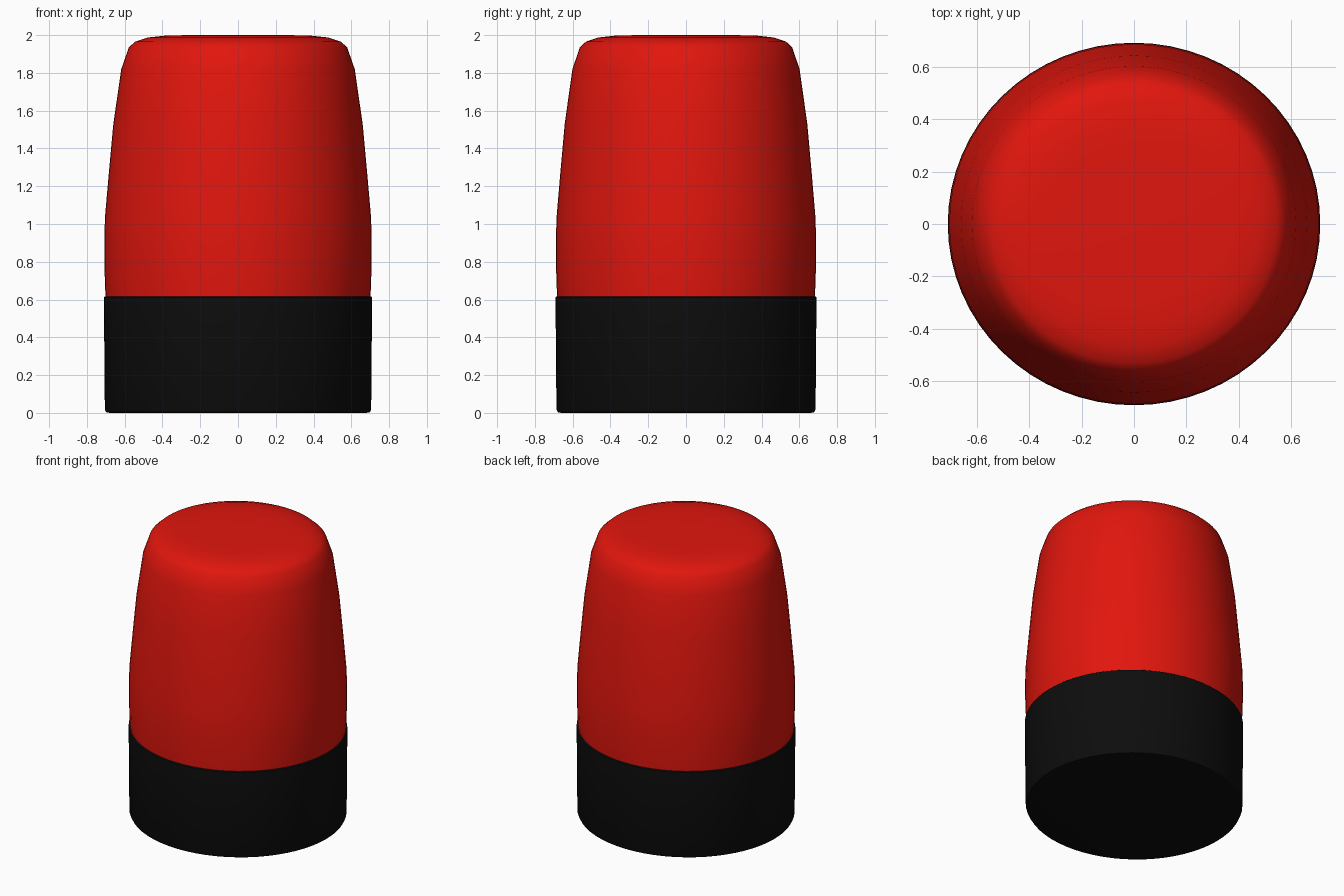
import bpy, bmesh
from math import cos, sin, tau, radians

if "Cube" in bpy.data.objects:
    bpy.data.objects.remove(bpy.data.objects["Cube"])

SEGMENTS = 64
DEPTH_RATIO = 0.973  # slightly oval: narrower front to back


def lathe(name, profile, color):
    """Revolve an (x radius, z) profile into a closed oval solid."""
    bm = bmesh.new()
    rings = [[bm.verts.new((r * cos(tau * i / SEGMENTS),
                            r * DEPTH_RATIO * sin(tau * i / SEGMENTS), z))
              for i in range(SEGMENTS)] for r, z in profile]
    for low, high in zip(rings, rings[1:]):
        for i in range(SEGMENTS):
            j = (i + 1) % SEGMENTS
            bm.faces.new((low[i], low[j], high[j], high[i]))
    bm.faces.new(rings[0][::-1])
    bm.faces.new(rings[-1])
    mesh = bpy.data.meshes.new(name)
    bm.to_mesh(mesh)
    bm.free()
    obj = bpy.data.objects.new(name, mesh)
    bpy.context.collection.objects.link(obj)
    mat = bpy.data.materials.new(name + "_color")
    mat.diffuse_color = color
    mat.use_nodes = True
    mat.node_tree.nodes["Principled BSDF"].inputs["Base Color"].default_value = mat.diffuse_color
    mesh.materials.append(mat)
    bpy.ops.object.select_all(action='DESELECT')
    obj.select_set(True)
    bpy.context.view_layer.objects.active = obj
    bpy.ops.object.shade_smooth_by_angle(angle=radians(40))
    return obj


# Black base collar with softened bottom and top edges
lathe("base", [(0.68, 0.0), (0.698, 0.004), (0.705, 0.018), (0.710, 0.60),
               (0.710, 0.612), (0.705, 0.616)], (0.004, 0.004, 0.004, 1))

# Red tapered cap with a rounded top
lathe("cap", [(0.698, 0.58), (0.703, 0.65), (0.708, 0.80), (0.708, 0.92),
              (0.704, 1.04), (0.683, 1.28), (0.660, 1.53), (0.618, 1.82),
              (0.578, 1.935), (0.545, 1.965), (0.48, 1.987),
              (0.38, 1.998), (0.25, 2.0)], (0.75, 0.008, 0.004, 1))
